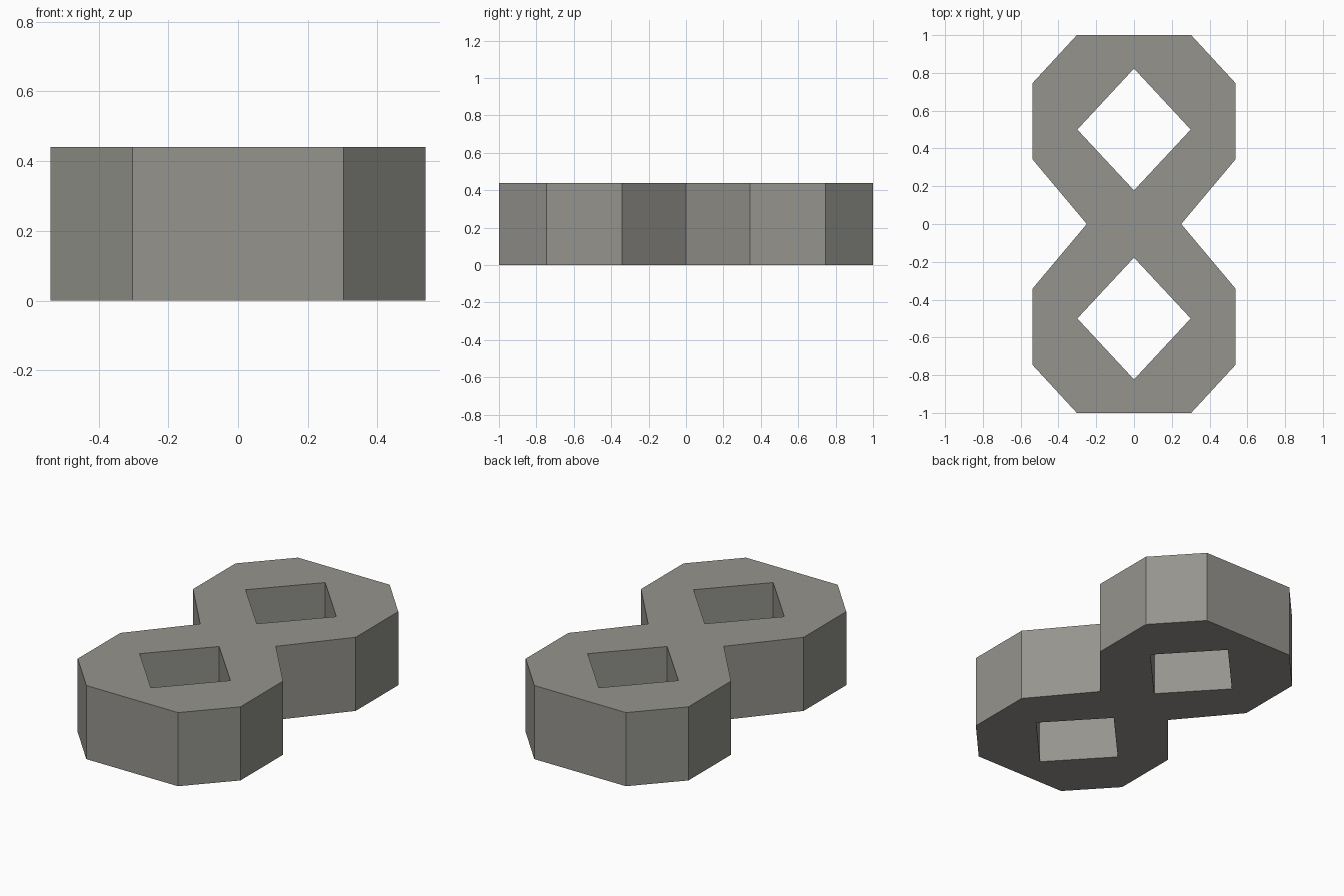
import bpy, bmesh

if "Cube" in bpy.data.objects:
    bpy.data.objects.remove(bpy.data.objects["Cube"])

HEIGHT = 0.44

# One quarter of the figure-eight plan, split into convex faces
QUARTER = [
    [(0, 0.823), (0, 1), (0.303, 1), (0.538, 0.745), (0.3, 0.5)],
    [(0.3, 0.5), (0.538, 0.745), (0.538, 0.343)],
    [(0.3, 0.5), (0.538, 0.343), (0.25, 0), (0, 0), (0, 0.178)],
]

grey = bpy.data.materials.new("warm grey")
grey.diffuse_color = (0.30, 0.295, 0.27, 1)
grey.use_nodes = True
grey.node_tree.nodes["Principled BSDF"].inputs["Base Color"].default_value = grey.diffuse_color

# Mirror the quarter about both axes and weld it
bm = bmesh.new()
for sx in (1, -1):
    for sy in (1, -1):
        for poly in QUARTER:
            bm.faces.new([bm.verts.new((x * sx, y * sy, 0)) for x, y in poly])
bmesh.ops.remove_doubles(bm, verts=bm.verts[:], dist=0.0005)
bmesh.ops.recalc_face_normals(bm, faces=bm.faces[:])

# Raise the plan into a solid, keeping the bottom closed
ext = bmesh.ops.extrude_face_region(bm, geom=bm.faces[:], use_keep_orig=True)
top = [v for v in ext["geom"] if isinstance(v, bmesh.types.BMVert)]
bmesh.ops.translate(bm, verts=top, vec=(0, 0, HEIGHT))
bmesh.ops.recalc_face_normals(bm, faces=bm.faces[:])

# Merge flat faces and straight edges along the mirror lines
bmesh.ops.dissolve_limit(bm, angle_limit=0.01, verts=bm.verts[:], edges=bm.edges[:])
bmesh.ops.recalc_face_normals(bm, faces=bm.faces[:])

mesh = bpy.data.meshes.new("double_ring_link")
bm.to_mesh(mesh)
bm.free()
mesh.materials.append(grey)
link = bpy.data.objects.new("double_ring_link", mesh)
bpy.context.collection.objects.link(link)
